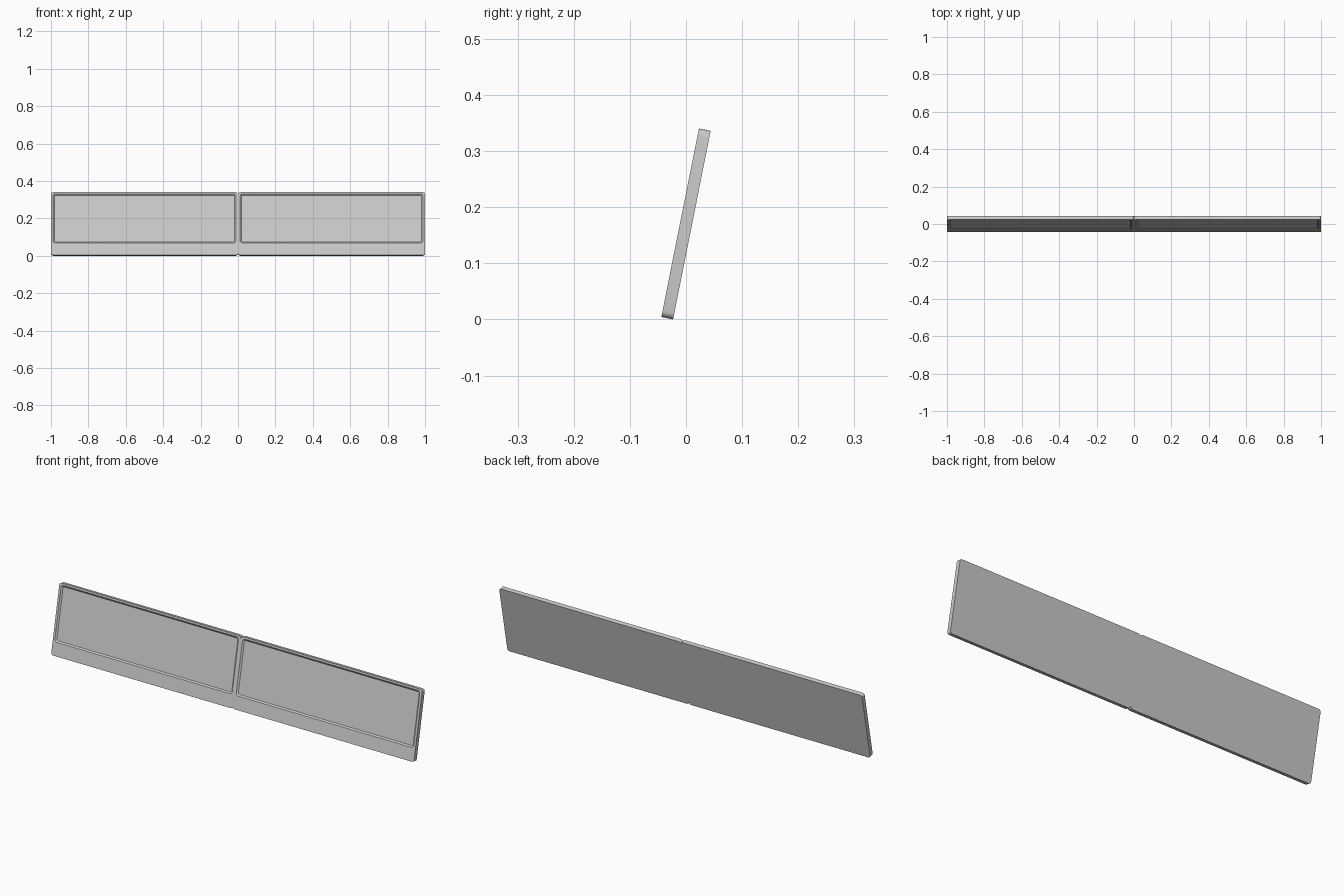
import bpy, bmesh, math
from mathutils import Matrix, Vector

if "Cube" in bpy.data.objects:
    bpy.data.objects.remove(bpy.data.objects["Cube"])

TILT = math.atan2(0.067, 0.336)
HEIGHT, THICK, SEG = 0.3426, 0.0214, 5


def rounded_rect(x0, x1, z0, z1, y, r):
    """Rounded rectangle outline in the XZ plane."""
    pts = []
    corners = [(x1 - r, z0 + r, -90), (x1 - r, z1 - r, 0),
               (x0 + r, z1 - r, 90), (x0 + r, z0 + r, 180)]
    for cx, cz, start in corners:
        for i in range(SEG + 1):
            a = math.radians(start + 90 * i / SEG)
            pts.append(Vector((cx + r * math.cos(a), y, cz + r * math.sin(a))))
    return pts


def make_part(name, loops, cx, cap_first=False, cap_last=False):
    """Skin consecutive outlines, then tilt the part backwards."""
    bm = bmesh.new()
    rings = [[bm.verts.new(p) for p in loop] for loop in loops]
    for a, b in zip(rings, rings[1:]):
        n = len(a)
        for i in range(n):
            j = (i + 1) % n
            bm.faces.new((a[j], a[i], b[i], b[j]))
    if cap_first:
        bm.faces.new(list(reversed(rings[0])))
    if cap_last:
        bm.faces.new(rings[-1])
    bm.normal_update()
    mesh = bpy.data.meshes.new(name)
    lift = (HEIGHT * math.cos(TILT) + THICK * math.sin(TILT)) / 2 
    bm.transform(Matrix.Translation((cx, 0, lift)) @ Matrix.Rotation(-TILT, 4, 'X'))
    bm.to_mesh(mesh)
    bm.free()
    obj = bpy.data.objects.new(name, mesh)
    bpy.context.collection.objects.link(obj)
    bpy.ops.object.select_all(action='DESELECT')
    obj.select_set(True)
    bpy.context.view_layer.objects.active = obj
    bpy.ops.object.shade_smooth_by_angle(angle=math.radians(30))
    return obj


h, t = HEIGHT / 2, THICK / 2
for side, cx in (("left", -0.5), ("right", 0.5)):
    # casing: back, sides, front border and sloped recess wall
    outer_back = rounded_rect(-0.5, 0.5, -h, h, t, 0.012)
    outer_front = rounded_rect(-0.5, 0.5, -h, h, -t, 0.012)
    rim = rounded_rect(-0.489, 0.489, -h + 0.065, h - 0.009, -t, 0.014)
    floor = rounded_rect(-0.482, 0.482, -h + 0.072, h - 0.016, -t + 0.006, 0.007)
    make_part(side + "_casing", [outer_back, outer_front, rim, floor], cx, cap_first=True)
    # recessed screen
    make_part(side + "_screen", [floor], cx, cap_last=True)
